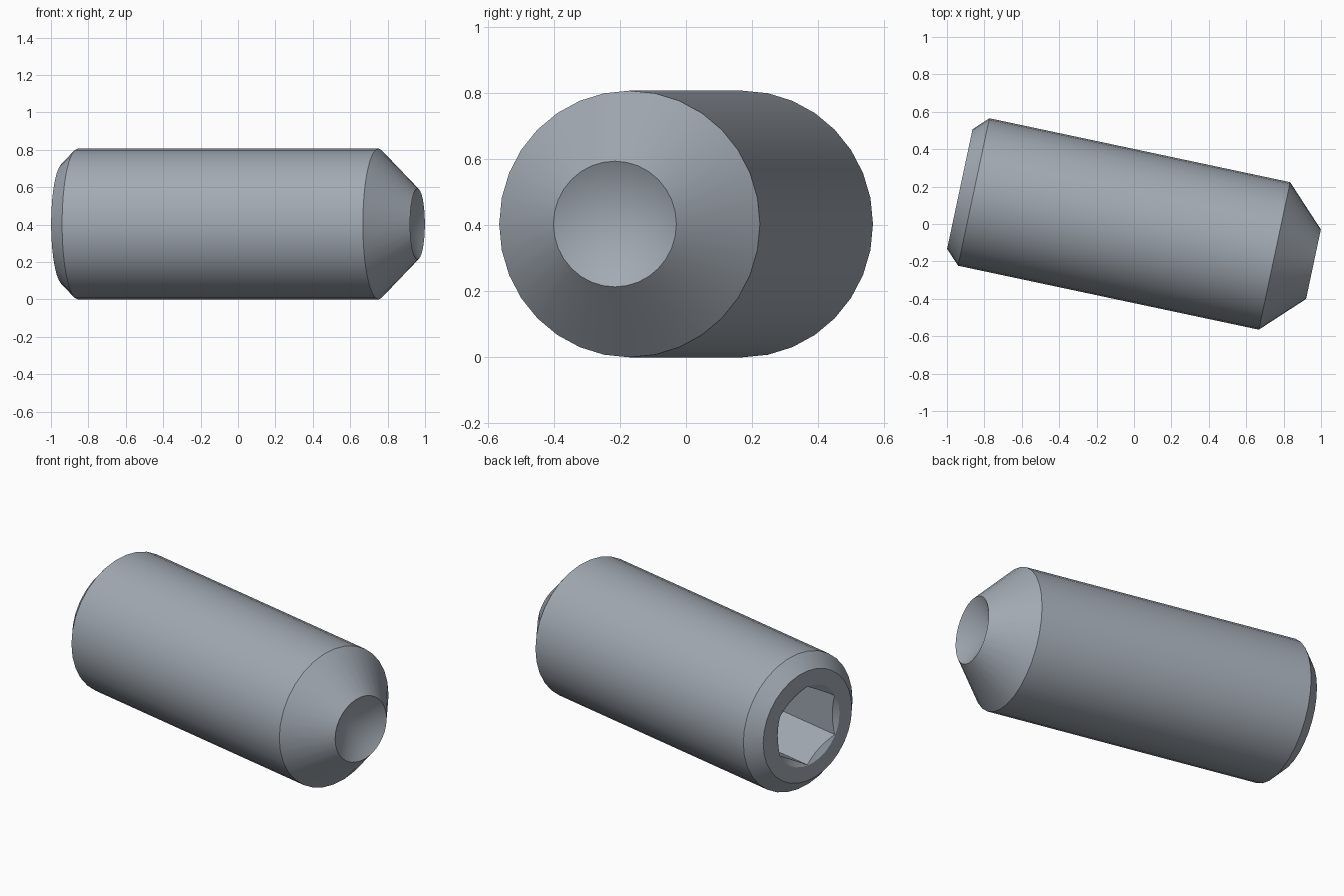
import bpy
import bmesh
from math import cos, sin, pi, radians, tan

default = bpy.data.objects.get("Cube")
if default:
    bpy.data.objects.remove(default, do_unlink=True)

# Main dimensions, measured along the screw axis
RADIUS, END_RADIUS, TIP_RADIUS = 0.403, 0.327, 0.19
BACK, TIP = -0.952, 0.981
HEX_RADIUS, RIM_RADIUS, SOCKET_DEPTH = 0.2327, 0.236, 0.5
SLOPE = tan(radians(30))

steel = bpy.data.materials.new("blue grey steel")
steel.use_nodes = True
colour = (0.36, 0.40, 0.45, 1)
steel.diffuse_color = colour
steel.node_tree.nodes["Principled BSDF"].inputs["Base Color"].default_value = colour


def lathe(name, profile, sides):
    """Solid of revolution about x; a radius of 0 makes a single point."""
    bm = bmesh.new()
    rings = []
    for x, r in profile:
        count = sides if r > 0 else 1
        angles = [2 * pi * i / sides for i in range(count)]
        rings.append([bm.verts.new((x, r * sin(a), r * cos(a))) for a in angles])
    for a, b in zip(rings, rings[1:]):
        for i in range(sides):
            j = (i + 1) % sides
            corners = [a[i % len(a)], a[j % len(a)], b[j % len(b)], b[i % len(b)]]
            bm.faces.new(list(dict.fromkeys(corners)))
    for ring in (rings[0], rings[-1]):
        if len(ring) > 1:
            bm.faces.new(ring)
    bmesh.ops.recalc_face_normals(bm, faces=bm.faces)
    mesh = bpy.data.meshes.new(name)
    bm.to_mesh(mesh)
    bm.free()
    mesh.materials.append(steel)
    obj = bpy.data.objects.new(name, mesh)
    bpy.context.collection.objects.link(obj)
    return obj


# Body: chamfered back, straight shank, tapered point with a hollow cup
screw = lathe("set_screw", [
    (BACK, END_RADIUS),
    (BACK + RADIUS - END_RADIUS, RADIUS),
    (TIP - RADIUS + TIP_RADIUS, RADIUS),
    (TIP, TIP_RADIUS),
    (TIP - TIP_RADIUS * SLOPE, 0),
], 32)

# Hexagonal socket with a drilled conical floor
floor = BACK + SOCKET_DEPTH
hex_cutter = lathe("hex_cutter", [
    (BACK - 0.1, HEX_RADIUS), (floor, HEX_RADIUS),
    (floor + HEX_RADIUS * SLOPE, 0),
], 6)

# Shallow countersink around the socket mouth
sink_cutter = lathe("countersink_cutter", [
    (BACK - 0.02, RIM_RADIUS + 0.02 / SLOPE),
    (BACK + RIM_RADIUS * SLOPE, 0),
], 32)

bpy.ops.object.select_all(action="DESELECT")
screw.select_set(True)
bpy.context.view_layer.objects.active = screw
for cutter in (hex_cutter, sink_cutter):
    cutter.hide_render = True
    mod = screw.modifiers.new(cutter.name, "BOOLEAN")
    mod.operation, mod.solver, mod.object = "DIFFERENCE", "EXACT", cutter
    bpy.ops.object.modifier_apply(modifier=mod.name)
    bpy.data.objects.remove(cutter, do_unlink=True)

bpy.ops.object.shade_smooth_by_angle(angle=radians(25))

# Lay the screw on the ground, turned slightly
screw.rotation_euler.z = radians(-12)
screw.location = (0, -0.011, RADIUS)
